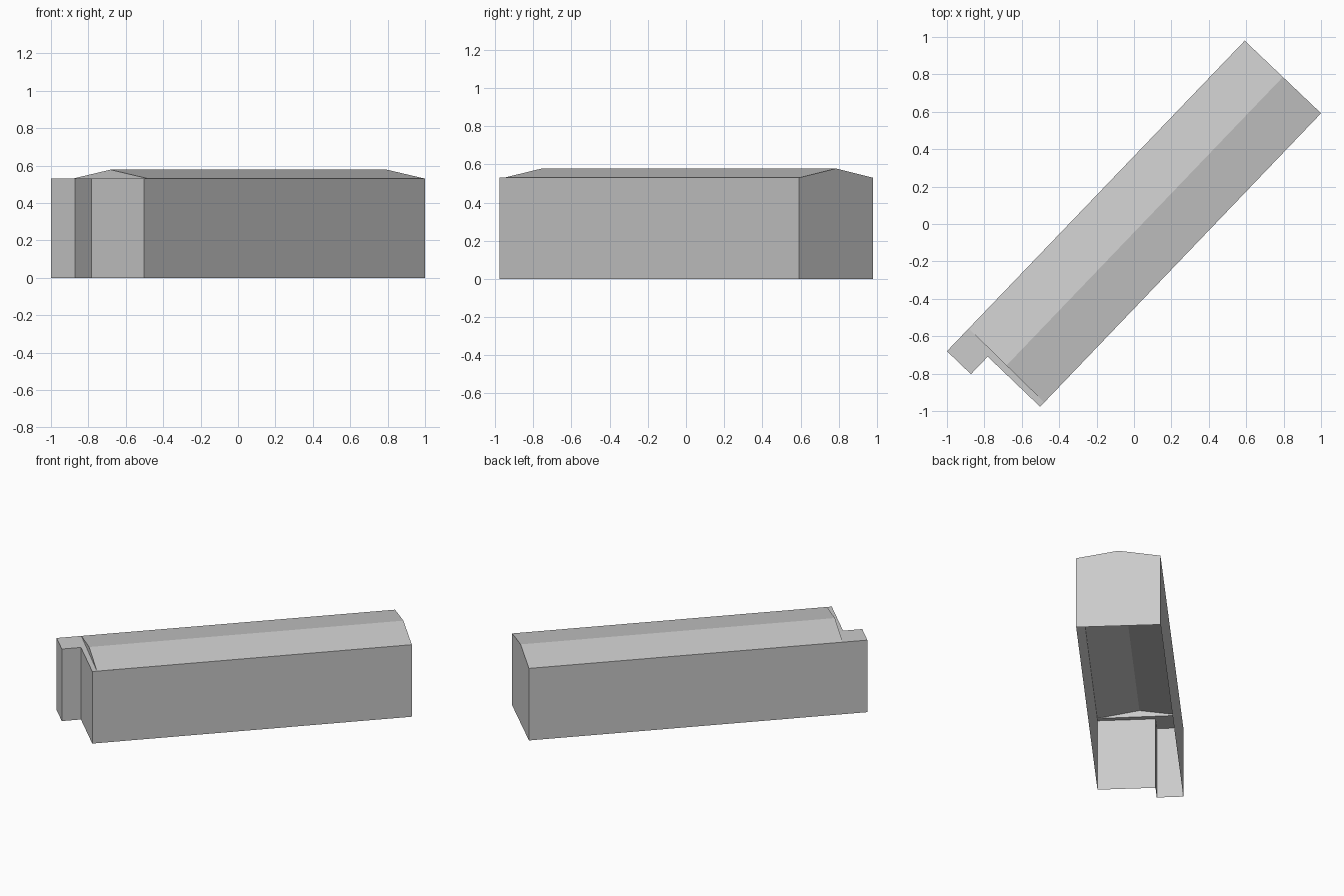
import bpy
import bmesh
from mathutils import Vector

cube = bpy.data.objects.get("Cube")
if cube:
    bpy.data.objects.remove(cube, do_unlink=True)

EAVE, RIDGE = 0.53, 0.578

grey = bpy.data.materials.new("light grey")
grey.use_nodes = True
colour = (0.6, 0.6, 0.6, 1)
grey.diffuse_color = colour
grey.node_tree.nodes["Principled BSDF"].inputs["Base Color"].default_value = colour


def shell(name, faces):
    """Make an object from polygons, welding their shared corners."""
    bm = bmesh.new()
    for face in faces:
        bm.faces.new([bm.verts.new(p) for p in face])
    bmesh.ops.remove_doubles(bm, verts=bm.verts, dist=0.0005)
    mesh = bpy.data.meshes.new(name)
    bm.to_mesh(mesh)
    bm.free()
    mesh.materials.append(grey)
    obj = bpy.data.objects.new(name, mesh)
    bpy.context.collection.objects.link(obj)
    return obj


def at(p, z):
    return Vector((p[0], p[1], z))


# Footprint, anticlockwise: annex corners, inner corner, front, back
annex_left, annex_right = (-1.0, -0.68), (-0.872, -0.803)
inner, front = (-0.782, -0.709), (-0.502, -0.977)
back_right, back_left = (1.0, 0.592), (0.592, 0.98)
outline = [annex_left, annex_right, inner, front, back_right, back_left]

# Where the pitched roof starts, behind the flat front strip
gable_left, gable_right = (-0.884, -0.559), (-0.48, -0.954)
ridge_front = (at(gable_left, RIDGE) + at(gable_right, RIDGE)) / 2
ridge_back = (at(back_left, RIDGE) + at(back_right, RIDGE)) / 2
gl, gr = at(gable_left, EAVE), at(gable_right, EAVE)
bl, br = at(back_left, EAVE), at(back_right, EAVE)

# Outer walls, open underneath
walls = []
for a, b in zip(outline, outline[1:] + outline[:1]):
    walls.append([at(a, 0), at(b, 0), at(b, EAVE), at(a, EAVE)])
shell("walls", walls)

# Flat roof over the annex and front strip
flat = [annex_left, annex_right, inner, front, gable_right, gable_left]
shell("flat_roof", [[at(p, EAVE) for p in flat]])

# Pitched roof slopes
shell("pitched_roof", [[gr, br, ridge_back, ridge_front],
                       [gl, ridge_front, ridge_back, bl]])

# Triangular gable ends
shell("front_gable", [[gl, gr, ridge_front]])
shell("back_gable", [[br, bl, ridge_back]])
